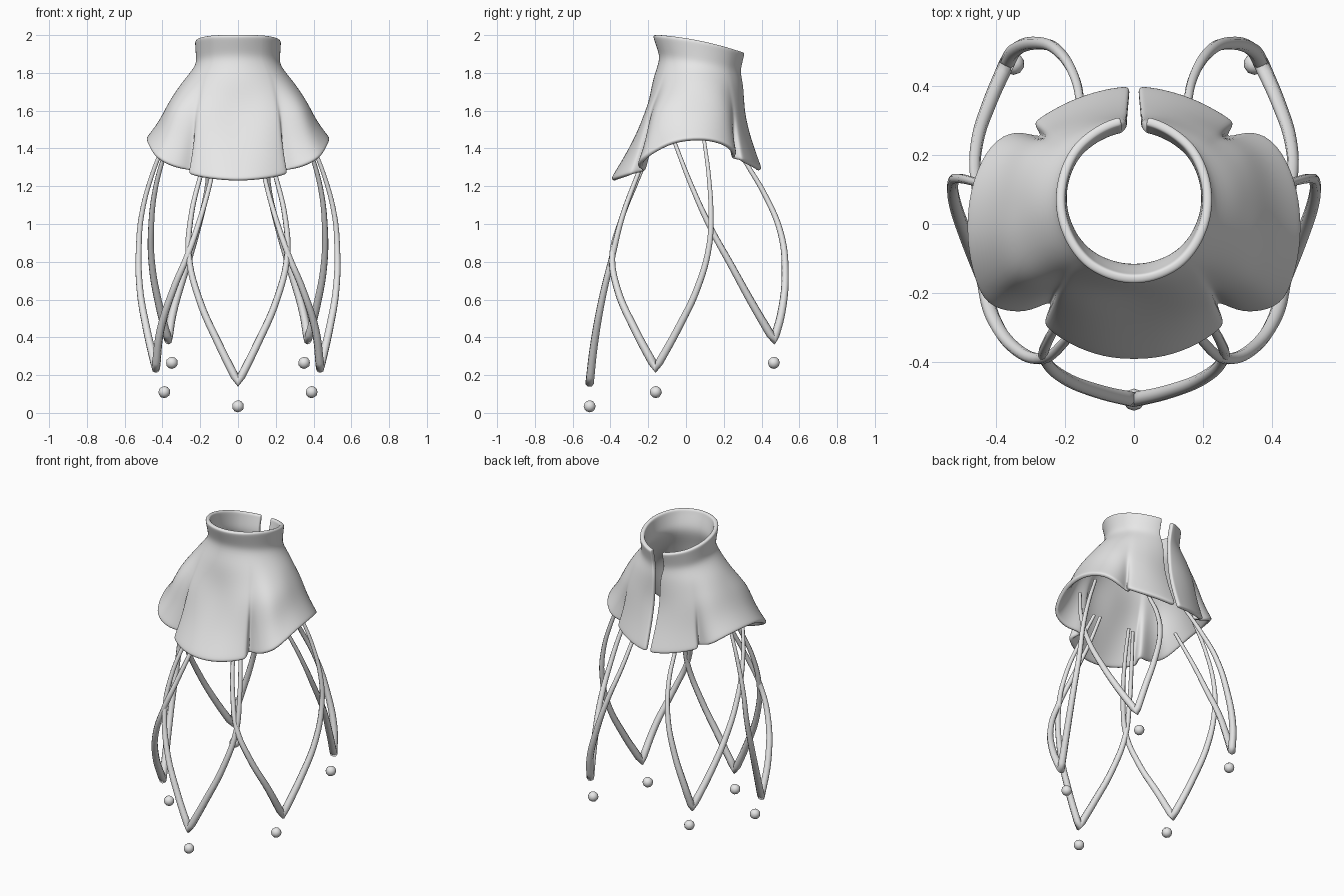
import bpy
from math import sin, cos, radians
from mathutils import Vector

cube = bpy.data.objects.get("Cube")
if cube:
    bpy.data.objects.remove(cube)

grey = bpy.data.materials.new("light_grey")
grey.use_nodes = True
grey.diffuse_color = (0.8, 0.8, 0.8, 1)
grey.node_tree.nodes["Principled BSDF"].inputs["Base Color"].default_value = (0.8, 0.8, 0.8, 1)


def link(name, data):
    obj = bpy.data.objects.new(name, data)
    bpy.context.collection.objects.link(obj)
    data.materials.append(grey)
    return obj


def ring(angle, rx, ry, cy, z, tilt, arch=0):
    """Point on a tilted oval, arched at the sides; angle 0 is the front, 180 the back."""
    a = radians(angle)
    y = cy - ry * cos(a)
    return Vector((rx * sin(a), y, z - tilt * (y - cy) + arch * sin(a) ** 2))


# Collared cape: one half, columns run from front centre to the back slit.
# Each column: angle, hem x, y, z, inward pull of the pleat
columns = [
    (0, 0, -0.40, 1.235, 0), (12, 0.09, -0.393, 1.24, 0), (24, 0.18, -0.36, 1.25, 0),
    (33, 0.255, -0.31, 1.265, 0), (36, 0.268, -0.285, 1.27, 0),
    (39, 0.268, -0.265, 1.285, 0.065), (42, 0.30, -0.26, 1.295, 0),
    (48, 0.37, -0.26, 1.32, 0), (58, 0.445, -0.235, 1.36, 0), (72, 0.485, -0.10, 1.435, 0),
    (86, 0.492, 0.01, 1.455, 0), (100, 0.475, 0.13, 1.455, 0), (113, 0.42, 0.24, 1.42, 0),
    (122, 0.345, 0.28, 1.365, 0), (127, 0.31, 0.28, 1.35, 0.065), (131, 0.298, 0.29, 1.345, 0),
    (136, 0.28, 0.31, 1.335, 0), (148, 0.19, 0.362, 1.31, 0), (160, 0.10, 0.392, 1.295, 0),
    (167, 0.035, 0.402, 1.285, 0), (170, 0.013, 0.402, 1.29, 0),
]
verts, faces = [], []
for angle, x, y, z, pull in columns:
    side = sin(radians(angle)) ** 2
    diagonal = sin(radians(2 * angle)) ** 2
    front = max(0, cos(radians(angle)))
    hem = Vector((x, y, z))
    shoulder = ring(angle * 1.035, 0.292, 0.24, 0.064, 1.76, 0.06)
    rows = [ring(angle, 0.23, 0.246, 0.07, 1.953, 0.19, 0.018),
            ring(angle, 0.229, 0.243, 0.07, 1.935, 0.19, 0.015),
            ring(angle, 0.224, 0.225, 0.075, 1.88, 0.17),
            ring(angle, 0.224, 0.215, 0.077, 1.835, 0.16), shoulder]
    # flare from shoulder to hem: (height fraction, outward fraction, pleat share)
    flare = [(0.2, 0.02 + 0.05 * front + 0.18 * side + 0.12 * diagonal, 0),
             (0.4, 0.07 + 0.14 * front + 0.31 * side + 0.22 * diagonal, 0),
             (0.7, 0.48 + 0.08 * front + 0.15 * side + 0.1 * diagonal, 0.5),
             (0.95, 0.94, 0.94), (1, 1, 1)]
    inward = Vector((-x, 0.07 - y, 0)).normalized()
    for down, out, share in flare:
        p = shoulder.lerp(hem, out)
        p.z = shoulder.z + (hem.z - shoulder.z) * down
        rows.append(p + inward * pull * share)
    count = len(rows)
    verts += rows
for c in range(len(columns) - 1):
    for r in range(count - 1):
        i = c * count + r
        faces.append((i, i + 1, i + count + 1, i + count))
mesh = bpy.data.meshes.new("cape")
mesh.from_pydata(verts, [], faces)
mesh.shade_smooth()
cape = link("cape", mesh)
mirror = cape.modifiers.new("mirror", 'MIRROR')
mirror.merge_threshold = 0.002
solid = cape.modifiers.new("thickness", 'SOLIDIFY')
solid.thickness = 0.028
solid.offset = -1
subsurf = cape.modifiers.new("smooth", 'SUBSURF')
subsurf.levels = subsurf.render_levels = 2


# Wire loops: a tip with two arms that thin out as they rise under the cape
def wire_loop(name, tip, arm_a, arm_b, flip):
    curve = bpy.data.curves.new(name, 'CURVE')
    curve.dimensions = '3D'
    curve.bevel_depth = 1
    curve.bevel_resolution = 2
    curve.resolution_u = 6
    curve.use_fill_caps = True
    path = arm_a[::-1] + [tip] + arm_b
    spline = curve.splines.new('BEZIER')
    spline.bezier_points.add(len(path) - 1)
    for point, (x, y, z) in zip(spline.bezier_points, path):
        point.co = (x * flip, y, z)
        point.radius = 0.023 - 0.013 * (z - tip[2]) / (1.45 - tip[2])
        kind = 'VECTOR' if (x, y, z) == tip else 'AUTO'
        point.handle_left_type = point.handle_right_type = kind
    obj = link(name, curve)
    bpy.ops.object.select_all(action='DESELECT')
    obj.select_set(True)
    bpy.context.view_layer.objects.active = obj
    bpy.ops.object.convert(target='MESH')
    bpy.ops.object.shade_smooth()


def bead(name, location):
    bpy.ops.mesh.primitive_ico_sphere_add(subdivisions=2, radius=0.032, location=location)
    obj = bpy.context.object
    obj.name = name
    obj.data.materials.append(grey)
    bpy.ops.object.shade_smooth()


front_arm = [(0.10, -0.487, 0.36), (0.205, -0.445, 0.6), (0.26, -0.39, 0.83),
             (0.25, -0.34, 1.03), (0.20, -0.26, 1.25), (0.15, -0.19, 1.42)]
wire_loop("front_loop", (0, -0.51, 0.16), front_arm,
          [(-x, y, z) for x, y, z in front_arm], 1)
bead("front_bead", (0, -0.51, 0.035))

for label, flip in (("left", 1), ("right", -1)):
    wire_loop(label + "_side_loop", (0.435, -0.16, 0.235),
              [(0.41, -0.27, 0.44), (0.34, -0.365, 0.66), (0.265, -0.39, 0.84),
               (0.20, -0.34, 1.03), (0.14, -0.25, 1.25), (0.11, -0.18, 1.42)],
              [(0.485, -0.04, 0.45), (0.52, 0.06, 0.66), (0.525, 0.122, 0.88),
               (0.51, 0.132, 1.05), (0.455, 0.12, 1.26), (0.38, 0.095, 1.45)], flip)
    wire_loop(label + "_rear_loop", (0.37, 0.465, 0.385),
              [(0.42, 0.35, 0.58), (0.455, 0.24, 0.78), (0.46, 0.13, 0.98),
               (0.435, 0.03, 1.2), (0.37, -0.06, 1.43)],
              [(0.345, 0.505, 0.53), (0.28, 0.525, 0.75), (0.22, 0.502, 0.95),
               (0.17, 0.42, 1.15), (0.15, 0.32, 1.32), (0.13, 0.25, 1.44)], flip)
    bead(label + "_side_bead", (0.39 * flip, -0.16, 0.11))
    bead(label + "_rear_bead", (0.35 * flip, 0.465, 0.265))
